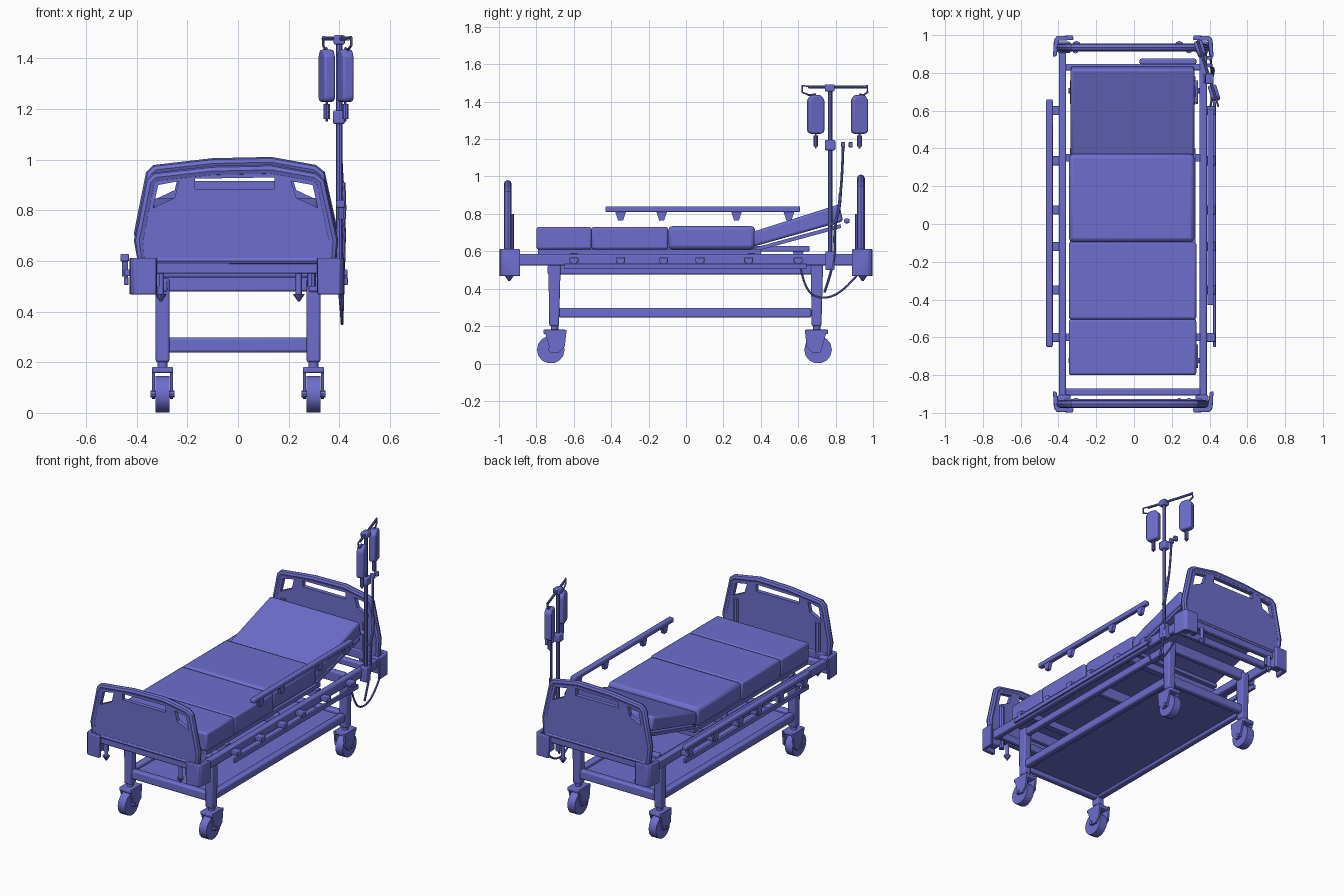
import bpy, bmesh, math
from mathutils import Vector, Matrix

if "Cube" in bpy.data.objects:
    bpy.data.objects.remove(bpy.data.objects["Cube"])

mat = bpy.data.materials.new("periwinkle blue")
mat.diffuse_color = (0.155, 0.155, 0.62, 1)
mat.use_nodes = True
mat.node_tree.nodes["Principled BSDF"].inputs["Base Color"].default_value = mat.diffuse_color


def finish(ob, bevel=0.0, smooth=True):
    if not ob.data.materials:
        ob.data.materials.append(mat)
    if bevel:
        m = ob.modifiers.new("bevel", 'BEVEL')
        m.width, m.segments = bevel, 2
    if smooth:
        bpy.ops.object.select_all(action='DESELECT')
        ob.select_set(True)
        bpy.context.view_layer.objects.active = ob
        bpy.ops.object.shade_smooth_by_angle(angle=math.radians(35))
    return ob


def add(name, bm, bevel=0.0, smooth=True):
    bmesh.ops.recalc_face_normals(bm, faces=bm.faces)
    me = bpy.data.meshes.new(name)
    bm.to_mesh(me)
    bm.free()
    ob = bpy.data.objects.new(name, me)
    bpy.context.collection.objects.link(ob)
    return finish(ob, bevel, smooth)


def prism(name, pts, axis, lo, hi, bevel=0.0):
    """Extrude a 2D profile along axis: x uses (y,z), y uses (x,z), z uses (x,y)."""
    put = {'x': lambda p, d: (d, p[0], p[1]), 'y': lambda p, d: (p[0], d, p[1]),
           'z': lambda p, d: (p[0], p[1], d)}[axis]
    bm = bmesh.new()
    f = bm.faces.new([bm.verts.new(put(p, lo)) for p in pts])
    r = bmesh.ops.extrude_face_region(bm, geom=[f])
    off = Vector(put((0, 0), hi - lo))
    bmesh.ops.translate(bm, verts=[v for v in r['geom'] if isinstance(v, bmesh.types.BMVert)], vec=off)
    return add(name, bm, bevel)


def box(name, x0, x1, y0, y1, z0, z1, bevel=0.0):
    return prism(name, [(x0, y0), (x1, y0), (x1, y1), (x0, y1)], 'z', z0, z1, bevel)


def curve_obj(name, cu):
    ob = bpy.data.objects.new(name, cu)
    bpy.context.collection.objects.link(ob)
    bpy.ops.object.select_all(action='DESELECT')
    ob.select_set(True)
    bpy.context.view_layer.objects.active = ob
    bpy.ops.object.convert(target='MESH')
    return bpy.context.view_layer.objects.active


def tube(name, pts, r, bend=False, closed=False):
    cu = bpy.data.curves.new(name, 'CURVE')
    cu.dimensions, cu.bevel_depth, cu.bevel_resolution, cu.use_fill_caps = '3D', r, 2, True
    s = cu.splines.new('NURBS' if bend else 'POLY')
    s.points.add(len(pts) - 1)
    for q, p in zip(s.points, pts):
        q.co = (*p, 1)
    if bend:
        s.use_endpoint_u, s.order_u, s.resolution_u = True, 3, 4
    s.use_cyclic_u = closed
    return finish(curve_obj(name, cu))


def cyl(name, c, r, depth, axis='z', n=12, r2=None):
    bm = bmesh.new()
    bmesh.ops.create_cone(bm, cap_ends=True, segments=n, radius1=r, radius2=r if r2 is None else r2, depth=depth)
    rot = {'z': Matrix(), 'x': Matrix.Rotation(math.pi / 2, 4, 'Y'), 'y': Matrix.Rotation(math.pi / 2, 4, 'X')}[axis]
    bm.transform(Matrix.Translation(c) @ rot)
    return add(name, bm)


# End boards: panel with hand slot and two side openings, framed by a tube
def end_board(name, y, dz):
    outer = [(-0.38, 0.6), (-0.39, 0.68), (-0.345, 0.91), (-0.325, 0.93), (-0.1, 0.955),
             (0.13, 0.96), (0.30, 0.93), (0.325, 0.91), (0.375, 0.68), (0.37, 0.6)]
    outer = [(x, z + dz * (z > 0.65)) for x, z in outer]
    holes = [[(-0.17, 0.885), (0.145, 0.885), (0.145, 0.93), (-0.17, 0.925)],
             [(-0.335, 0.81), (-0.25, 0.85), (-0.235, 0.915), (-0.315, 0.90)],
             [(0.315, 0.81), (0.23, 0.85), (0.21, 0.915), (0.295, 0.90)]]
    cu = bpy.data.curves.new(name, 'CURVE')
    cu.dimensions, cu.fill_mode, cu.extrude = '2D', 'BOTH', 0.014
    for loop in [outer] + [[(x, z + dz) for x, z in h] for h in holes]:
        s = cu.splines.new('POLY')
        s.points.add(len(loop) - 1)
        for q, p in zip(s.points, loop):
            q.co = (p[0], p[1], 0, 1)
        s.use_cyclic_u = True
    ob = curve_obj(name, cu)
    ob.data.transform(Matrix.Translation((0, y, 0)) @ Matrix.Rotation(math.pi / 2, 4, 'X'))
    finish(ob)
    tube(name + "_frame", [(x, y, z) for x, z in outer], 0.021, closed=True)
    for x in (-0.31, 0.29):
        tube(name + "_post", [(x, y * 0.985, 0.5), (x, y * 0.985, 0.8)], 0.018)


end_board("footboard", -0.953, 0.0)
end_board("headboard", 0.935, 0.03)

# Mattress sections
box("foot_mattress", -0.345, 0.33, -0.80, -0.505, 0.61, 0.73, 0.012)
box("leg_mattress", -0.345, 0.33, -0.505, -0.095, 0.61, 0.73, 0.012)
box("seat_mattress", -0.345, 0.32, -0.095, 0.37, 0.61, 0.735, 0.022)
prism("back_mattress", [(0.36, 0.625), (0.84, 0.76), (0.82, 0.852), (0.36, 0.705)], 'x', -0.335, 0.32, 0.014)
prism("backrest_board", [(0.37, 0.6), (0.83, 0.725), (0.825, 0.745), (0.37, 0.62)], 'x', -0.33, 0.315)
box("backrest_grip", 0.03, 0.33, 0.845, 0.875, 0.75, 0.775, 0.008)
box("deck", -0.34, 0.325, -0.79, 0.40, 0.585, 0.61)

# Main frame: side tubes and cross bars
for x in (-0.378, 0.367):
    box("side_rail", x - 0.019, x + 0.019, -0.95, 0.94, 0.525, 0.585, 0.008)
for y in (-0.89, 0.83):
    box("cross_bar", -0.37, 0.36, y - 0.018, y + 0.018, 0.535, 0.58, 0.008)
for y in (-0.945, 0.93):
    box("end_bar", -0.37, 0.36, y - 0.018, y + 0.018, 0.55, 0.61, 0.006)

# Lower frame that carries the legs
for s in (-1, 1):
    box("lower_rail", s * 0.298 - 0.02, s * 0.298 + 0.02, -0.74, 0.72, 0.477, 0.525, 0.008)
for y in (-0.705, 0.0, 0.70):
    box("lower_cross_bar", -0.298, 0.298, y - 0.02, y + 0.02, 0.48, 0.55, 0.008)
for y in (-0.6, 0.35):
    box("lift_bracket", -0.36, 0.35, y - 0.02, y + 0.02, 0.54, 0.59)

# Corner bumpers: chamfered L-shaped shells with a small hook below
for sx in (-1, 1):
    for sy in (-1, 1):
        L = [(0.315, 0.975), (0.395, 0.97), (0.405, 0.89), (0.425, 0.885), (0.42, 0.975), (0.405, 0.995), (0.32, 0.998)]
        prism("corner_bumper", [(sx * a - 0.004, sy * b) for a, b in L], 'z', 0.468, 0.612, 0.005)
        box("bumper_mount", sx * 0.365 - 0.04, sx * 0.365 + 0.03, sy * 0.935 - 0.03, sy * 0.935 + 0.03, 0.49, 0.6, 0.01)
        hx = -0.305 if sx < 0 else 0.24
        cyl("hook_pin", (hx, sy * 0.945, 0.505), 0.012, 0.1)
        cyl("hook_tip", (hx, sy * 0.945, 0.455), 0.004, 0.03, r2=0.024, n=8)

# Legs, shelf and casters
for sx in (-1, 1):
    x = sx * 0.298
    for y in (-0.703, 0.70):
        prism("leg", [(y - 0.028, 0.2), (y + 0.024, 0.2), (y + 0.033, 0.53), (y - 0.033, 0.53)], 'x', x - 0.027, x + 0.027, 0.008)
        wy = y - 0.02 if y < 0 else y + 0.006
        s = -1 if y > 0 else 1
        cyl("caster_stem", (x, y, 0.19), 0.02, 0.05)
        cyl("caster_wheel", (x, wy, 0.074), 0.074, 0.054, 'x', 14)
        fork = [(-0.055, 0.18), (0.065, 0.18), (0.055, 0.09), (0.02, 0.055), (-0.02, 0.06)]
        for e in (-1, 1):
            prism("caster_fork", [(y + a * s, b) for a, b in fork], 'x', x + e * 0.029, x + e * 0.042)
        box("caster_top", x - 0.042, x + 0.042, y - 0.06, y + 0.06, 0.158, 0.182, 0.006)
        cyl("caster_axle", (x, wy, 0.074), 0.014, 0.095, 'x', 8)
    box("shelf_side_bar", x - 0.022, x + 0.022, -0.68, 0.67, 0.245, 0.298, 0.01)
for y in (-0.703, 0.70):
    box("shelf_end_bar", -0.28, 0.28, y - 0.022, y + 0.022, 0.238, 0.297, 0.01)
box("shelf", -0.29, 0.29, -0.69, 0.69, 0.262, 0.275)

# Accessory rails with clips along both sides
clips = (-0.6, -0.35, -0.12, 0.075, 0.335, 0.6)
for x0, x1, e in ((-0.45, -0.432, -0.38), (0.418, 0.434, 0.37)):
    box("accessory_rail", x0, x1, -0.65, 0.645, 0.505, 0.535, 0.003)
    for y in clips:
        box("rail_clip", min(x0 + 0.002, e), max(x1 - 0.002, e), y - 0.024, y + 0.024, 0.54, 0.567, 0.004)
        box("clip_drop", x0 + 0.002, x1 - 0.002, y - 0.015, y + 0.015, 0.52, 0.55)


# Guard rails: raised on the right, folded down on the left
def guard(name, x0, x1, y0, y1, z, ys, drop):
    box(name, x0, x1, y0, y1, z - 0.03, z, 0.006)
    for y in ys:
        prism(name + "_bracket", [(y - 0.03, z - 0.025), (y + 0.03, z - 0.025), (y + 0.013, z - drop), (y - 0.013, z - drop)],
              'x', x0 + 0.006, x1 - 0.004)


guard("raised_guard", 0.388, 0.422, -0.43, 0.61, 0.84, (-0.35, -0.13, 0.27, 0.55), 0.076)
guard("folded_guard", -0.465, -0.43, -0.65, 0.66, 0.628, clips, 0.09)

# Drip stand: pole, clamps, hanger arm, two bags, drip chambers
px, py = 0.40, 0.77
d = Vector((0.30, -0.954, 0))
tube("stand_pole", [(px, py, 0.5), (px, py, 1.48)], 0.012)
box("stand_socket", px - 0.03, px + 0.02, py - 0.025, py + 0.025, 0.5, 0.6, 0.006)
box("stand_clamp", px - 0.025, px + 0.022, py - 0.028, py + 0.028, 1.14, 1.195, 0.008)
box("stand_top", px - 0.022, px + 0.022, py - 0.028, py + 0.024, 1.455, 1.492, 0.006)
c = Vector((px, py, 1.478))
tube("hanger_arm", [c - d * 0.21, c + d * 0.12], 0.008)
for t, tip in ((-0.165, -0.21), (0.08, 0.155)):
    b = Vector((px, py, 0)) + d * t
    e = Vector((px, py, 0)) + d * tip
    up = lambda v, z: Vector((v.x, v.y, z))
    tube("bag_hook", [up(b, 1.48), up(e, 1.485), up(e, 1.45), up(b.lerp(e, 0.5), 1.435), up(b, 1.44)], 0.005)
    ang = math.atan2(d.y, d.x)
    outline = [(-0.025, 1.435), (0.025, 1.435), (0.044, 1.41), (0.044, 1.24), (0.03, 1.228), (-0.03, 1.228), (-0.044, 1.24), (-0.044, 1.41)]
    bag = prism("fluid_bag", outline, 'y', -0.023, 0.023, 0.01)
    bag.data.transform(Matrix.Translation((b.x, b.y, 0)) @ Matrix.Rotation(ang, 4, 'Z'))
    cyl("drip_chamber", (b.x, b.y, 1.19), 0.013, 0.06, n=10)
    tube("drip_neck", [(b.x, b.y, 1.23), (b.x, b.y, 1.15)], 0.005)
for y in (0.84, 0.88):
    box("flow_clip", 0.385, 0.415, y - 0.01, y + 0.01, 1.155, 1.185, 0.004)

# Hanging infusion tube and cable loop
tube("infusion_tube", [(0.40, 0.84, 1.16), (0.405, 0.835, 1.0), (0.415, 0.82, 0.85), (0.42, 0.79, 0.7),
                       (0.415, 0.80, 0.55), (0.41, 0.74, 0.38)], 0.007, True)
tube("cable_loop", [(0.40, 0.61, 0.53), (0.41, 0.63, 0.40), (0.412, 0.72, 0.34), (0.41, 0.84, 0.38), (0.40, 0.93, 0.49)], 0.006, True)
tube("tube_guide", [(0.41, 0.77, 0.74), (0.425, 0.82, 0.76), (0.415, 0.825, 0.91)], 0.009, True)
